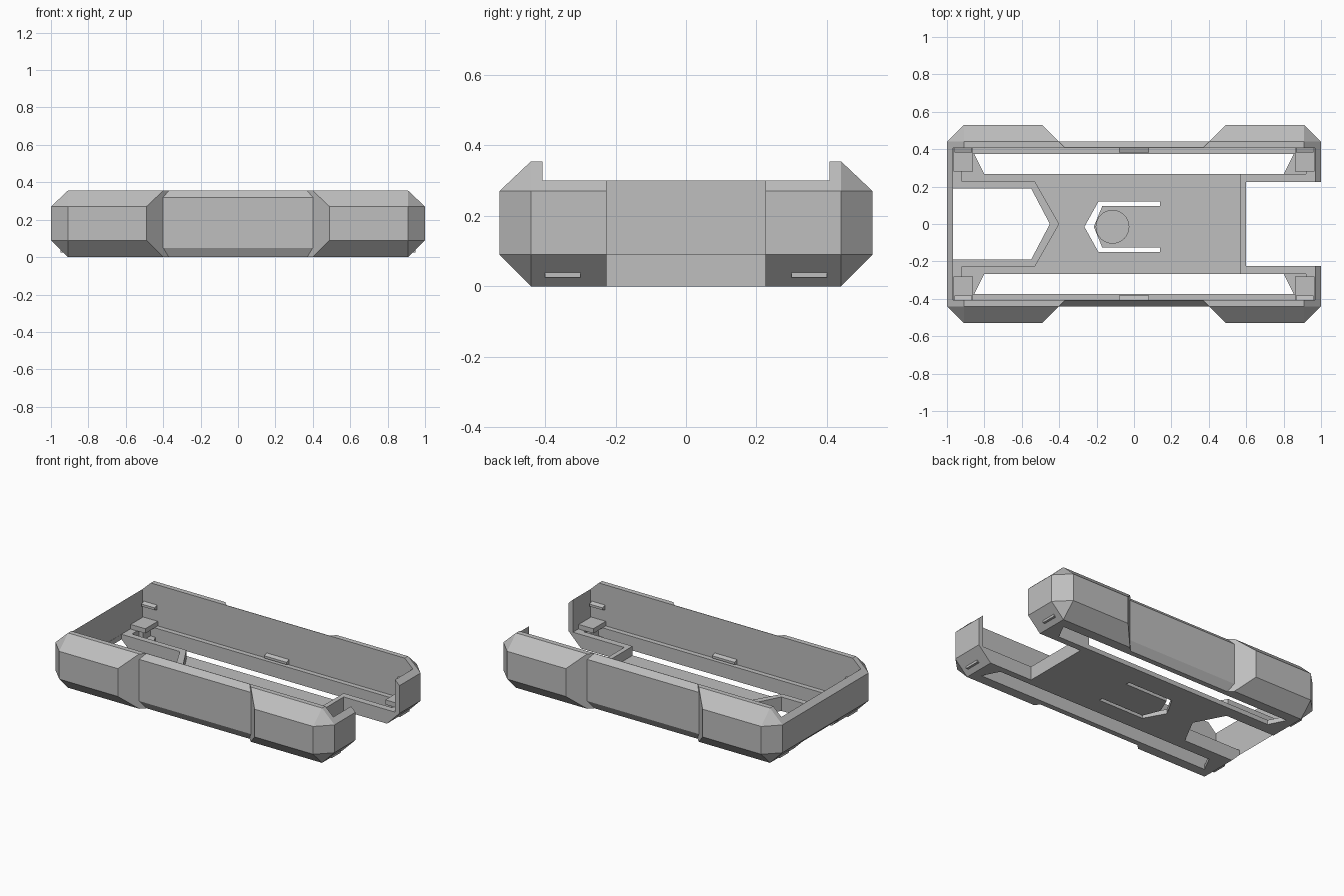
import bpy
import bmesh
import math

cube = bpy.data.objects.get("Cube")
if cube:
    bpy.data.objects.remove(cube, do_unlink=True)

grey = bpy.data.materials.new("plain grey")
grey.use_nodes = True
GREY = (0.52, 0.52, 0.52, 1)
grey.diffuse_color = GREY
grey.node_tree.nodes["Principled BSDF"].inputs["Base Color"].default_value = GREY

TOP, MID_LOW, MID_HIGH = 0.355, 0.09, 0.27
FLOOR, LEDGE = 0.03, 0.09


def finish(name, bm):
    bmesh.ops.recalc_face_normals(bm, faces=bm.faces)
    mesh = bpy.data.meshes.new(name)
    bm.to_mesh(mesh)
    bm.free()
    mesh.materials.append(grey)
    obj = bpy.data.objects.new(name, mesh)
    bpy.context.collection.objects.link(obj)
    return obj


def hull(name, points):
    bm = bmesh.new()
    verts = [bm.verts.new(p) for p in points]
    result = bmesh.ops.convex_hull(bm, input=verts)
    loose = [v for v in bm.verts if not v.link_faces]
    bmesh.ops.delete(bm, geom=loose, context='VERTS')
    bmesh.ops.dissolve_limit(bm, angle_limit=0.01, verts=bm.verts, edges=bm.edges)
    return finish(name, bm)


def prism(name, outline, z0, z1):
    bm = bmesh.new()
    face = bm.faces.new([bm.verts.new((x, y, z0)) for x, y in outline])
    made = bmesh.ops.extrude_face_region(bm, geom=[face])["geom"]
    for v in made:
        if isinstance(v, bmesh.types.BMVert):
            v.co.z = z1
    return finish(name, bm)


def box(name, x, y, z):
    return prism(name, [(x[0], y[0]), (x[1], y[0]), (x[1], y[1]), (x[0], y[1])], *z)


def combine(target, tool, operation):
    """Apply a boolean and remove the helper."""
    tool.hide_render = True
    mod = target.modifiers.new("bool", 'BOOLEAN')
    mod.operation, mod.object, mod.solver = operation, tool, 'EXACT'
    deps = bpy.context.evaluated_depsgraph_get()
    mesh = bpy.data.meshes.new_from_object(target.evaluated_get(deps))
    target.modifiers.clear()
    target.data = mesh
    bpy.data.objects.remove(tool, do_unlink=True)


def mirrored(half):
    """Complete an outline that is symmetric about y = 0."""
    return half + [(x, -y) for x, y in reversed(half) if y]


# Outer shell: slim middle and two bulging bevelled ends
body = hull("case_body", [(x, sy * y, z) for x in (-0.6, 0.6) for sy in (-1, 1)
                          for y, z in ((0.41, 0), (0.44, 0.05), (0.44, 0.32), (0.41, TOP))])
for sx in (-1, 1):
    points = []
    for sy in (-1, 1):
        for z in (MID_LOW, MID_HIGH):
            points += [(sx * x, sy * y, z) for x, y in
                       ((1, 0.44), (0.91, 0.53), (0.49, 0.53), (0.36, 0.40))]
        for z in (0, TOP):
            points += [(sx * x, sy * y, z) for x, y in
                       ((0.91, 0.44), (0.4, 0.44), (0.36, 0.40))]
    combine(body, hull("end_bulge", points), 'UNION')

# Open inside, and the lowered end walls
combine(body, box("cavity", (-0.968, 0.968), (-0.407, 0.407), (LEDGE, 0.6)), 'DIFFERENCE')
combine(body, box("end_trim", (-1.2, 1.2), (-0.407, 0.407), (0.30, 0.6)), 'DIFFERENCE')

# Sunken floor, leaving raised rims around the two end openings
pocket = [(-0.4, 0), (-0.53, 0.228), (-0.92, 0.228), (-0.92, 0.375),
          (0.92, 0.375), (0.92, 0.267), (0.57, 0.267)]
combine(body, prism("pocket", mirrored(pocket), FLOOR, 0.2), 'DIFFERENCE')

# Openings cut through the floor
arrow = [(-0.45, 0), (-0.55, 0.19), (-0.967, 0.19)]
combine(body, prism("arrow_opening", mirrored(arrow), -0.1, 0.25), 'DIFFERENCE')
combine(body, box("end_notch", (0.6, 1.2), (-0.225, 0.225), (-0.1, 0.6)), 'DIFFERENCE')
for s in (-1, 1):
    slot = [(-0.8, s * 0.267), (0.8, s * 0.267), (0.855, s * 0.375), (-0.855, s * 0.375)]
    combine(body, prism("side_slot", slot, -0.1, 0.2), 'DIFFERENCE')
latch = [(-0.265, 0), (-0.19, 0.135), (0.14, 0.135), (0.14, 0.11), (-0.17, 0.11), (-0.215, 0)]
outer, inner = latch[:4], latch[4:]
latch_outline = (list(reversed(outer)) + [(x, -y) for x, y in outer[1:]]
                 + [(x, -y) for x, y in inner] + [inner[0]])
cut = prism("latch_slot", latch_outline, -0.1, 0.2)
cut.location.y = -0.015
bpy.context.view_layer.update()
combine(body, cut, 'DIFFERENCE')

# Round button on the spring tongue
disc = [(-0.115 + 0.09 * math.cos(a * math.tau / 32), -0.015 + 0.09 * math.sin(a * math.tau / 32))
        for a in range(32)]
prism("round_button", disc, FLOOR - 0.005, FLOOR + 0.012)


def clip(name, x0, x1, sy, z):
    """Small wedge standing out from the long wall."""
    hull(name, [(x, sy * y, z + h) for x in (x0, x1)
                for y, h in ((0.41, 0), (0.41, 0.035), (0.382, 0.025), (0.382, 0.01))])


# Wall clips and corner support posts
for sy, side in ((-1, "front"), (1, "back")):
    clip(side + "_middle_clip", -0.08, 0.08, sy, LEDGE)
    for sx, end in ((-1, "right"), (1, "left")):
        name = side + "_" + end
        clip(name + "_clip", sx * 0.865, sx * 0.96, sy, 0.19)
        ys = sorted((sy * 0.28, sy * 0.41))
        box(name + "_post_cap", sorted((sx * 0.86, sx * 0.965)), ys, (0.09, 0.12))
        box(name + "_post_leg", sorted((sx * 0.89, sx * 0.95)),
            sorted((sy * 0.3, sy * 0.40)), (FLOOR - 0.005, 0.095))
